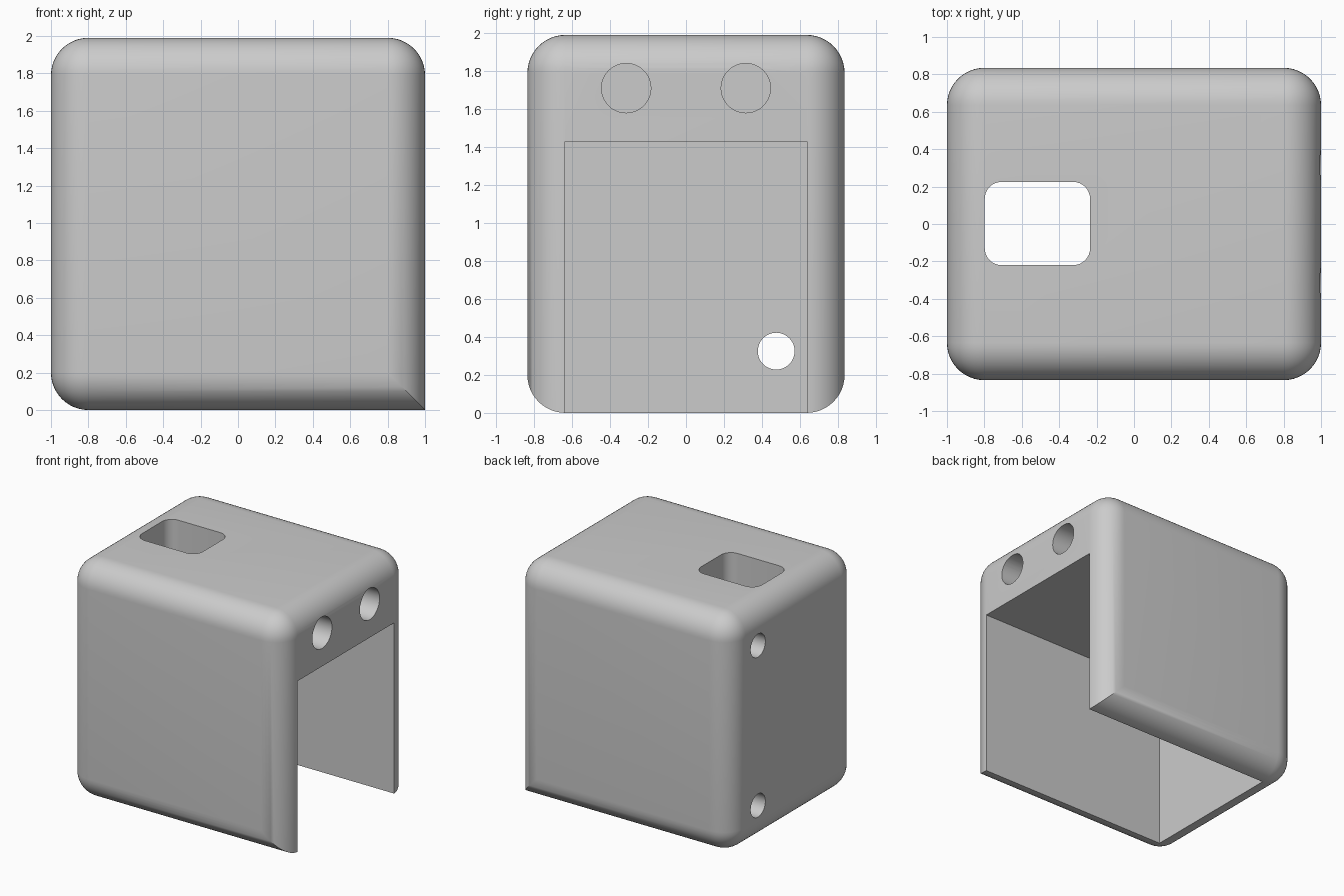
import bpy
import bmesh
import math
from mathutils import Matrix, Vector

cube = bpy.data.objects.get("Cube")
if cube:
    bpy.data.objects.remove(cube, do_unlink=True)

W, D, H = 1.0, 0.835, 1.99      # half width, half depth, height
ROUND = 0.2                     # outer edge radius
CEILING = 1.43                  # top of the open bay

grey = bpy.data.materials.new("plain grey")
grey.use_nodes = True
grey.diffuse_color = (0.6, 0.6, 0.6, 1)
grey.node_tree.nodes["Principled BSDF"].inputs["Base Color"].default_value = (0.6, 0.6, 0.6, 1)


def make_object(name, bm):
    mesh = bpy.data.meshes.new(name)
    bmesh.ops.recalc_face_normals(bm, faces=bm.faces)
    bm.to_mesh(mesh)
    bm.free()
    mesh.materials.append(grey)
    obj = bpy.data.objects.new(name, mesh)
    bpy.context.collection.objects.link(obj)
    return obj


def box(name, low, high, radius=0, segments=1, pick=lambda a, b: True):
    """Box between two corners; edges chosen by pick are rounded."""
    low, high = Vector(low), Vector(high)
    bm = bmesh.new()
    bmesh.ops.create_cube(bm, size=1)
    for v in bm.verts:
        v.co = (low + high) / 2 + v.co * (high - low)
    if radius:
        edges = [e for e in bm.edges if pick(e.verts[0].co, e.verts[1].co)]
        bmesh.ops.bevel(bm, geom=edges, offset=radius, segments=segments,
                        profile=0.5, affect='EDGES', clamp_overlap=False)
    return make_object(name, bm)


def drill(name, x_from, x_to, y, z, radius):
    """Cylinder along x."""
    bm = bmesh.new()
    place = Matrix.Translation(((x_from + x_to) / 2, y, z)) @ Matrix.Rotation(math.pi / 2, 4, 'Y')
    bmesh.ops.create_cone(bm, cap_ends=True, segments=48, radius1=radius, radius2=radius,
                          depth=abs(x_to - x_from), matrix=place)
    return make_object(name, bm)


def not_bay_edge(a, b):
    return not (min(a.x, b.x) > 0 and max(a.z, b.z) < 0.1)


def upright(a, b):
    return abs(a.z - b.z) > 0.1


# Rounded housing; the lower edge on the open side stays sharp
housing = box("housing", (-W, -D, 0), (W, D, H), ROUND, 12, not_bay_edge)

# Bay open to the side and below, and a rounded slot through the top
cutters = [
    box("bay_cutter", (-0.8, -0.638, -0.5), (1.5, 0.638, CEILING)),
    box("slot_cutter", (-0.798, -0.22, 1.3), (-0.235, 0.225, 2.3), 0.09, 8, upright),
]

# Two large sockets above the bay, two small holes in the closed side
for side in (-1, 1):
    cutters.append(drill("socket_cutter", 1.3, 0.3, side * 0.315, 1.71, 0.13))
for z in (0.325, H - 0.325):
    cutters.append(drill("hole_cutter", -1.3, -0.5, 0.475, z, 0.097))

bpy.ops.object.select_all(action='DESELECT')
bpy.context.view_layer.objects.active = housing
housing.select_set(True)
for cutter in cutters:
    mod = housing.modifiers.new("cut", 'BOOLEAN')
    mod.operation = 'DIFFERENCE'
    mod.solver = 'EXACT'
    mod.object = cutter
    bpy.ops.object.modifier_apply(modifier=mod.name)
    bpy.data.objects.remove(cutter, do_unlink=True)

bpy.ops.object.shade_smooth_by_angle(angle=math.radians(30))
